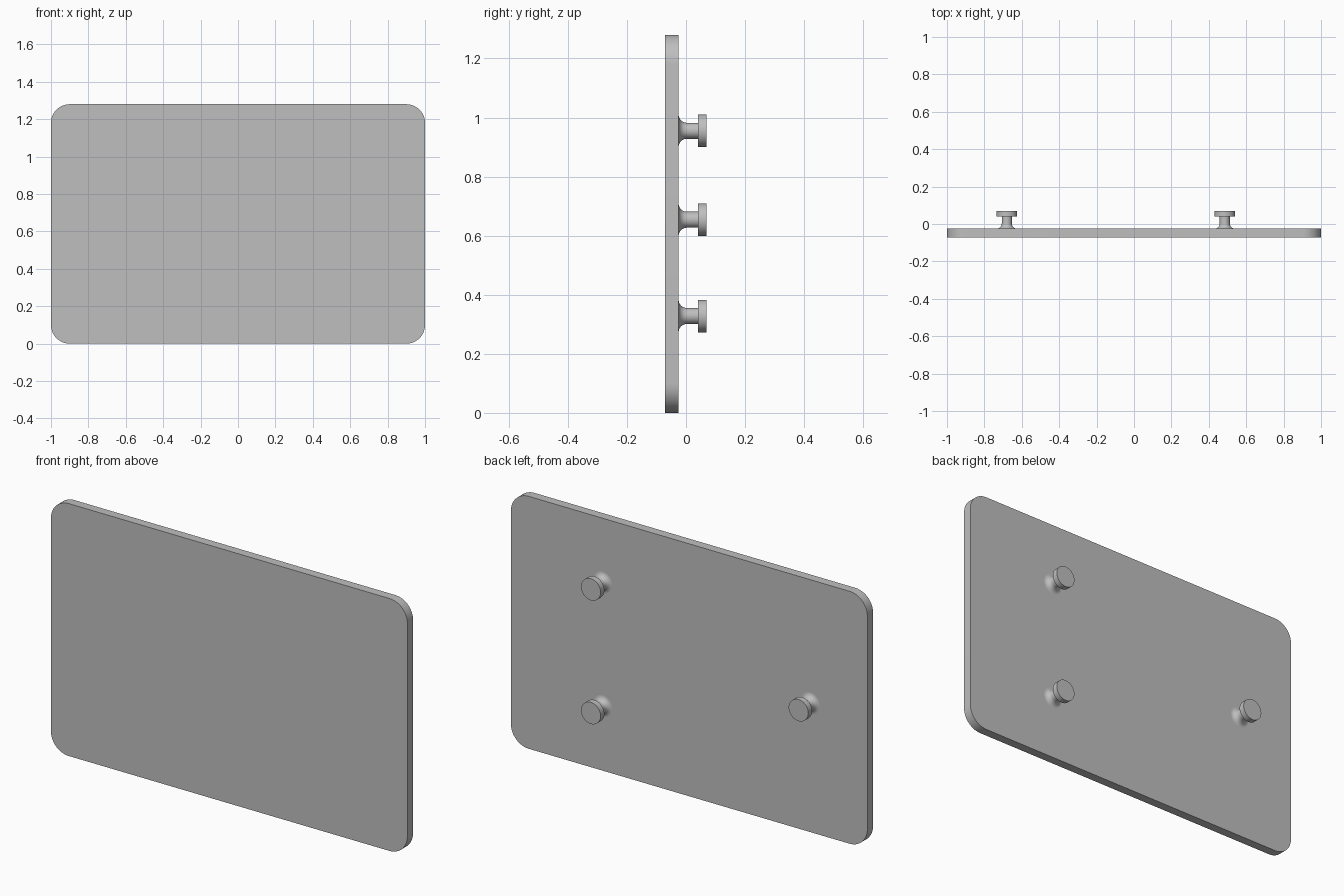
import bpy, bmesh
from math import sin, cos, pi, radians
from mathutils import Vector, Matrix

cube = bpy.data.objects.get("Cube")
if cube:
    bpy.data.objects.remove(cube, do_unlink=True)

W, H, CORNER = 2.0, 1.28, 0.1            # panel width, height, corner radius
FRONT, BACK, END = -0.071, -0.025, 0.07  # panel faces and knob end, along y

grey = bpy.data.materials.new("plain grey")
grey.use_nodes = True
grey.diffuse_color = (0.52, 0.52, 0.52, 1)
grey.node_tree.nodes["Principled BSDF"].inputs["Base Color"].default_value = grey.diffuse_color


def finish(name, bm):
    bmesh.ops.recalc_face_normals(bm, faces=bm.faces)
    mesh = bpy.data.meshes.new(name)
    bm.to_mesh(mesh)
    bm.free()
    mesh.materials.append(grey)
    obj = bpy.data.objects.new(name, mesh)
    bpy.context.collection.objects.link(obj)
    bpy.ops.object.select_all(action='DESELECT')
    obj.select_set(True)
    bpy.context.view_layer.objects.active = obj
    bpy.ops.object.shade_smooth_by_angle(angle=radians(35))
    return obj


# Flat panel: rounded rectangle outline, extruded backward
def make_panel(steps=12):
    bm = bmesh.new()
    outline = []
    for q, (sx, sz) in enumerate([(1, 1), (-1, 1), (-1, -1), (1, -1)]):
        cx, cz = sx * (W / 2 - CORNER), H / 2 + sz * (H / 2 - CORNER)
        for i in range(steps + 1):
            a = (q + i / steps) * pi / 2
            outline.append(bm.verts.new((cx + CORNER * cos(a), FRONT, cz + CORNER * sin(a))))
    face = bm.faces.new(outline)
    ext = bmesh.ops.extrude_face_region(bm, geom=[face])
    moved = [v for v in ext["geom"] if isinstance(v, bmesh.types.BMVert)]
    bmesh.ops.translate(bm, verts=moved, vec=(0, BACK - FRONT, 0))
    finish("panel", bm)


# Mounting knob: flared neck and disc head, turned about the y axis
def make_knob(name, x, z, head=0.055, neck=0.027, head_start=0.04, steps=10):
    fillet = head - neck
    profile = []
    for i in range(steps + 1):
        a = i / steps * pi / 2
        profile.append((head - fillet * sin(a), BACK + fillet * (1 - cos(a))))
    profile += [(neck, head_start), (head, head_start), (head, END), (0, END)]
    bm = bmesh.new()
    verts = [bm.verts.new((r, y, 0)) for r, y in profile]
    edges = [bm.edges.new(pair) for pair in zip(verts, verts[1:])]
    bmesh.ops.spin(bm, geom=verts + edges, cent=(0, 0, 0), axis=(0, 1, 0),
                   angle=2 * pi, steps=48, use_duplicate=False)
    bmesh.ops.remove_doubles(bm, verts=bm.verts, dist=0.0001)
    # Close the hidden end against the panel
    bmesh.ops.holes_fill(bm, edges=[e for e in bm.edges if e.is_boundary], sides=0)
    bmesh.ops.transform(bm, matrix=Matrix.Translation(Vector((x, 0, z))), verts=bm.verts)
    finish(name, bm)


make_panel()
for name, x, z in [("upper_left_knob", 0.485, 0.955),
                   ("lower_left_knob", 0.485, 0.328),
                   ("right_knob", -0.68, 0.654)]:
    make_knob(name, x, z)
